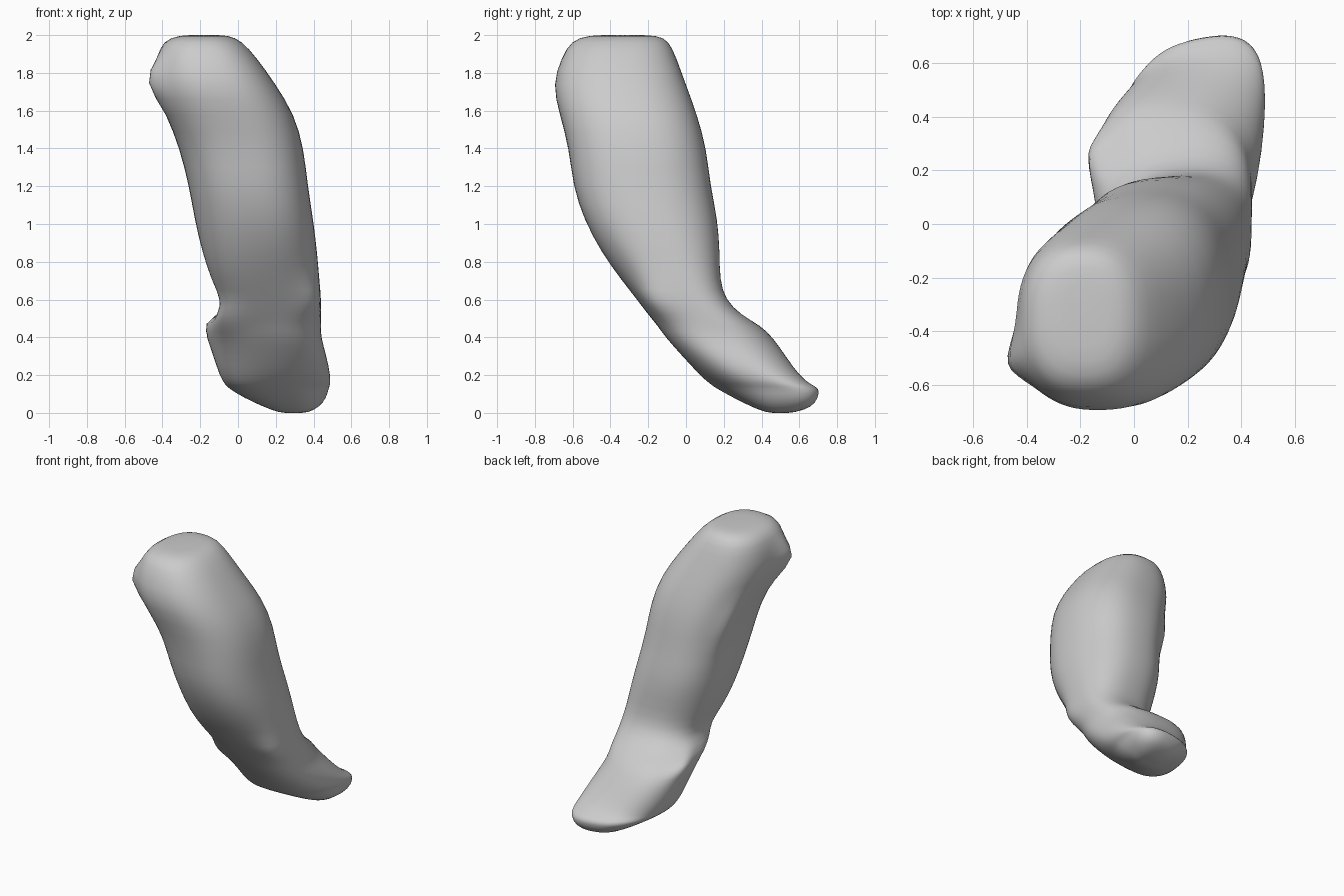
import bpy
import bmesh
from math import sin, cos, pi, exp, copysign
from mathutils import Vector

cube = bpy.data.objects.get("Cube")
if cube:
    bpy.data.objects.remove(cube, do_unlink=True)

SIDES = 36
FULLNESS = 0.83  # below one gives squarer slices


def make_material(name, colour):
    material = bpy.data.materials.new(name)
    material.use_nodes = True
    material.diffuse_color = colour
    material.node_tree.nodes["Principled BSDF"].inputs["Base Color"].default_value = colour
    return material


def fuller(value):
    return copysign(abs(value) ** FULLNESS, value)


def ring_points(height, left, right, front, back, skew):
    """Skewed, slightly squared oval slice that fits the given extents."""
    centre_x, centre_y = (left + right) / 2, (front + back) / 2
    radius_x, radius_y = (right - left) / 2, (back - front) / 2
    points = []
    for step in range(SIDES):
        angle = 2 * pi * step / SIDES
        points.append(Vector((centre_x + radius_x * fuller(cos(angle)),
                              centre_y + radius_y * fuller(sin(angle + skew)),
                              height)))
    return points


def loft(name, slices, material):
    """Join a stack of slices into one closed skin."""
    bm = bmesh.new()
    rings = [[bm.verts.new(p) for p in ring_points(*row)] for row in slices]
    for lower, upper in zip(rings, rings[1:]):
        for i in range(SIDES):
            j = (i + 1) % SIDES
            bm.faces.new((lower[i], lower[j], upper[j], upper[i]))
    # Close both ends with a fan around a centre vertex
    for ring, flip in ((rings[0], True), (rings[-1], False)):
        middle = bm.verts.new(sum((v.co for v in ring), Vector()) / SIDES)
        for i in range(SIDES):
            pair = (ring[i], ring[(i + 1) % SIDES])
            bm.faces.new((middle, *(reversed(pair) if flip else pair)))
    bmesh.ops.recalc_face_normals(bm, faces=bm.faces)
    mesh = bpy.data.meshes.new(name)
    bm.to_mesh(mesh)
    bm.free()
    mesh.materials.append(material)
    obj = bpy.data.objects.new(name, mesh)
    bpy.context.collection.objects.link(obj)
    return obj


def pull_bump(obj, tip, push, reach):
    """Drag the skin near a point outwards into a small bump."""
    tip, push = Vector(tip), Vector(push)
    nearest = min(obj.data.vertices, key=lambda v: (v.co - tip).length).co.copy()
    for vertex in obj.data.vertices:
        distance = (vertex.co - nearest).length / reach
        vertex.co += push * exp(-distance * distance)


# Slices from the curled tip to the blunt top: height, left, right, front, back, skew
slices = [
    (0.00, 0.22, 0.37, 0.43, 0.57, 0.2),
    (0.03, 0.14, 0.43, 0.35, 0.67, 0.25),
    (0.08, 0.03, 0.47, 0.25, 0.7, 0.35),
    (0.13, -0.05, 0.48, 0.16, 0.71, 0.35),
    (0.15, -0.07, 0.49, 0.13, 0.66, 0.35),
    (0.20, -0.1, 0.49, 0.07, 0.60, 0.2),
    (0.30, -0.13, 0.47, -0.02, 0.53, 0),
    (0.40, -0.15, 0.44, -0.11, 0.46, -0.1),
    (0.46, -0.15, 0.44, -0.15, 0.40, 0),
    (0.52, -0.10, 0.44, -0.2, 0.29, 0.15),
    (0.60, -0.08, 0.44, -0.26, 0.21, 0.2),
    (0.70, -0.14, 0.43, -0.34, 0.18, 0.2),
    (0.85, -0.19, 0.42, -0.45, 0.18, 0.1),
    (1.02, -0.23, 0.4, -0.54, 0.17, 0),
    (1.20, -0.26, 0.37, -0.6, 0.13, 0),
    (1.40, -0.31, 0.35, -0.62, 0.11, 0),
    (1.58, -0.38, 0.3, -0.67, 0.06, 0.05),
    (1.74, -0.45, 0.2, -0.71, 0, 0.05),
    (1.88, -0.43, 0.1, -0.66, -0.05, 0),
    (1.97, -0.4, 0.02, -0.61, -0.09, 0),
    (2.00, -0.31, -0.05, -0.52, -0.15, 0),
]

grey = make_material("plain grey", (0.6, 0.6, 0.6, 1))
body = loft("curved_body", slices, grey)

# Irregular bumps on the skin: where, how far, how wide
bumps = [
    ((-0.44, -0.5, 1.76), (-0.09, -0.03, 0.02), 0.08),
    ((-0.28, -0.05, 1.36), (-0.04, 0.02, 0), 0.06),
    ((-0.15, 0.25, 0.48), (-0.06, 0.03, 0.02), 0.07),
    ((0.4, -0.15, 0.57), (0.03, -0.04, 0), 0.1),
    ((-0.06, -0.1, 0.5), (-0.02, -0.03, 0), 0.1),
]
for bump in bumps:
    pull_bump(body, *bump)

# Smooth shading with a soft refinement
refine = body.modifiers.new("refine", "SUBSURF")
refine.levels = refine.render_levels = 1
for polygon in body.data.polygons:
    polygon.use_smooth = True
